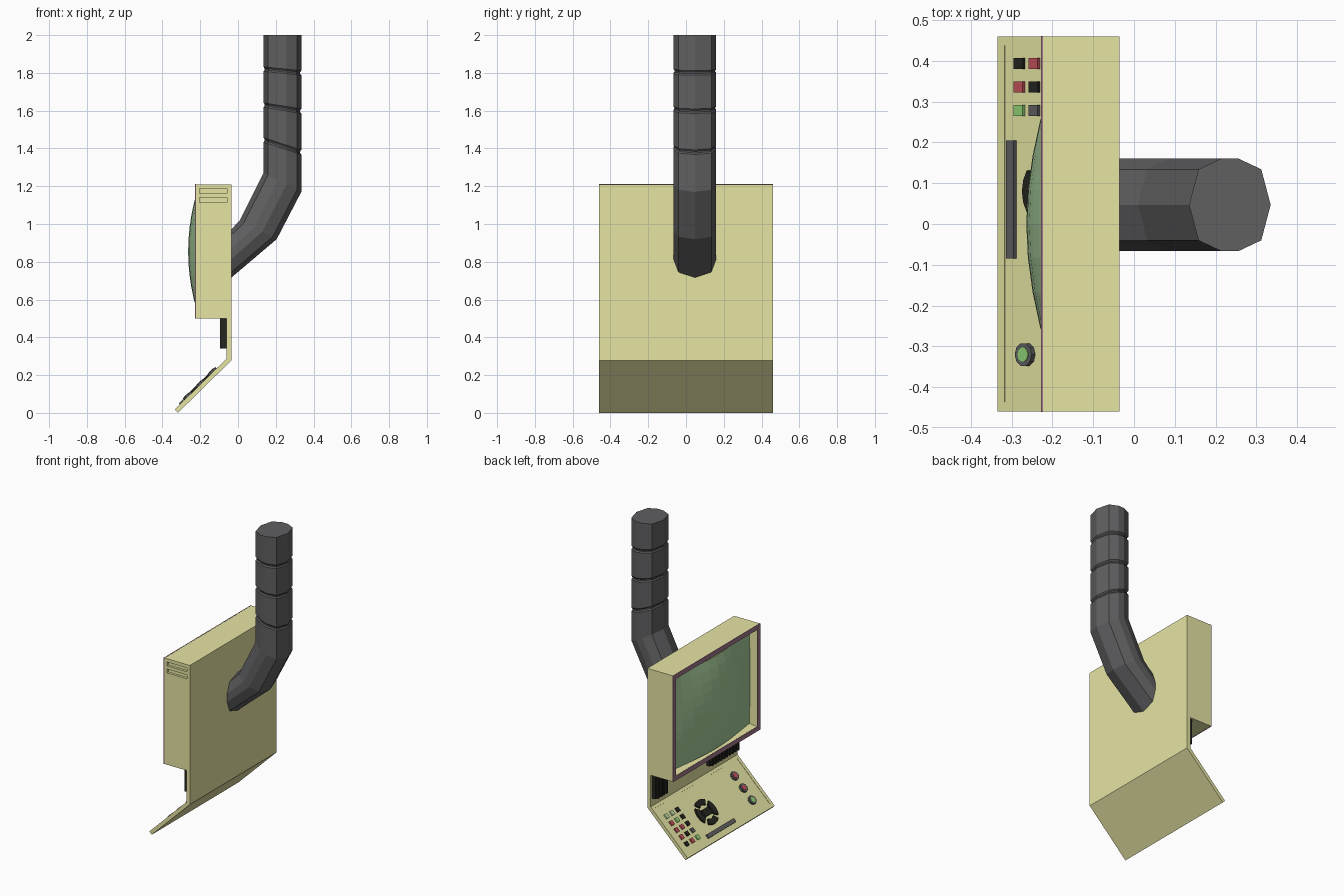
import bpy, bmesh, math
from mathutils import Matrix, Vector

if "Cube" in bpy.data.objects:
    bpy.data.objects.remove(bpy.data.objects["Cube"])


def mat(name, r, g, b):
    m = bpy.data.materials.new(name)
    m.diffuse_color = (r, g, b, 1)
    m.use_nodes = True
    m.node_tree.nodes["Principled BSDF"].inputs["Base Color"].default_value = m.diffuse_color
    return m


CREAM = mat("cream", 0.79, 0.78, 0.37)
GREY = mat("grey", 0.115, 0.115, 0.12)
BLACK = mat("black", 0.018, 0.018, 0.014)
PURPLE = mat("dull_purple", 0.36, 0.19, 0.26)
GLASS = mat("screen_green", 0.40, 0.62, 0.34)
RED = mat("red", 0.53, 0.08, 0.10)
GREEN = mat("button_green", 0.28, 0.64, 0.18)
PALE = mat("pale_green", 0.50, 0.70, 0.38)


def make(name, verts, faces, material, matrix=None):
    """Mesh object with consistent outward normals."""
    me = bpy.data.meshes.new(name)
    me.from_pydata(verts, [], faces)
    bm = bmesh.new()
    bm.from_mesh(me)
    bmesh.ops.recalc_face_normals(bm, faces=bm.faces)
    bm.to_mesh(me)
    bm.free()
    if material:
        me.materials.append(material)
    ob = bpy.data.objects.new(name, me)
    if matrix:
        ob.matrix_world = matrix
    bpy.context.collection.objects.link(ob)
    return ob


def loft(name, rings, material, matrix=None):
    """Closed solid through a list of rings with equal point counts."""
    n = len(rings[0])
    verts = [p for r in rings for p in r]
    faces = [(k * n + i, k * n + (i + 1) % n, (k + 1) * n + (i + 1) % n, (k + 1) * n + i)
             for k in range(len(rings) - 1) for i in range(n)]
    faces += [tuple(range(n)), tuple(range(len(verts) - n, len(verts)))]
    return make(name, verts, faces, material, matrix)


def box(name, x, y, z, material, matrix=None):
    return loft(name, [[(x[0], y[0], h), (x[1], y[0], h), (x[1], y[1], h), (x[0], y[1], h)]
                       for h in z], material, matrix)


def disc(name, r, z, material, matrix, n=10):
    ring = [(r * math.cos(i * math.tau / n), r * math.sin(i * math.tau / n)) for i in range(n)]
    return loft(name, [[(a, b, h) for a, b in ring] for h in z], material, matrix)


# Housing: one side profile extruded across the width
profile = [(-0.225, 0.5), (-0.225, 1.21), (-0.035, 1.21), (-0.035, 0.278), (-0.318, 0.0),
           (-0.335, 0.018), (-0.06, 0.288), (-0.06, 0.5)]
housing = loft("housing", [[(x, y, z) for x, z in profile] for y in (-0.46, 0.46)], CREAM)

# Frame of the sloping control panel: local x runs uphill, local z is outward
low, high = Vector((-0.335, 0, 0.018)), Vector((-0.06, 0, 0.288))
u = (high - low).normalized()
nrm = Vector((-u.z, 0, u.x))


def on_panel(x, y):
    p = low + (high - low) * ((x - low.x) / (high.x - low.x))
    return Matrix(((u.x, 0, nrm.x, p.x), (u.y, 1, 0, y), (u.z, 0, nrm.z, p.z), (0, 0, 0, 1)))


# Recesses: screen opening, side vents, control panel
ZC = 0.855
cutters = [loft("screen_cutter", [[(x, sy * hy, ZC + sz * hz) for sy, sz in
                                  ((-1, -1), (1, -1), (1, 1), (-1, 1))]
                                 for x, hy, hz in ((-0.24, 0.434, 0.329), (-0.11, 0.395, 0.29))], None)]
for z in (1.128, 1.175):
    cutters.append(box("vent_cutter", (-0.205, -0.057), (-0.5, -0.445), (z - 0.013, z + 0.013), None))
cutters.append(box("panel_cutter", (-0.17, 0.17), (-0.436, 0.438), (-0.002, 0.02), None,
                   on_panel(-0.196, 0)))
for c in cutters:
    c.hide_render = True
    c.hide_viewport = True
    m = housing.modifiers.new(c.name, "BOOLEAN")
    m.operation = "DIFFERENCE"
    m.solver = "EXACT"
    m.object = c

# Screen trim around the opening
for s in (-1, 1):
    box("trim_side", (-0.228, -0.223), sorted((s * 0.43, s * 0.461)), (0.499, 1.211), PURPLE)
    box("trim_bar", (-0.228, -0.223), (-0.43, 0.43),
        sorted((ZC + s * 0.325, ZC + s * 0.356)), PURPLE)

# Bulging screen, flatter towards its corners
N = 10
verts, faces = [], []
for j in range(N + 1):
    for i in range(N + 1):
        a, b = (2 * i / N - 1) * 0.417, (2 * j / N - 1) * 0.312
        drop = a * a * 0.57 - 0.6 * a ** 4 + b * b * 0.47 - 2.4 * a * a * b * b
        verts.append((-0.264 + drop, a, ZC + b))
for j in range(N):
    for i in range(N):
        k = j * (N + 1) + i
        faces.append((k, k + N + 1, k + N + 2, k + 1))
make("screen", verts, faces, GLASS)

# Hose: each ten-sided ring is given by its left and right point in side view
section = [(1, 0), (0.77, 0.77), (0.22, 1), (-0.22, 1), (-0.77, 0.77)]
section += [(-a, -b) for a, b in section]
pairs = [((-0.06, 0.945, 0), (-0.06, 0.695)), ((0.01, 1.02, 0), (0.205, 0.92)),
         ((0.135, 1.27, 0), (0.335, 1.17))]
for zl, zr in ((1.445, 1.38), (1.63, 1.597), (1.82, 1.80)):
    for dz, d in ((-0.012, 0), (-0.004, 0.006), (0.004, 0.006), (0.012, 0)):
        pairs.append(((0.135 + d, zl + dz, d), (0.335 - d, zr + dz)))
pairs.append(((0.135, 2.0, 0), (0.335, 2.0)))
rings = []
for l, r in pairs:
    ring = []
    for a, b in section:
        f = (1 + a) / 2
        ring.append((l[0] + (r[0] - l[0]) * f, 0.047 + (0.113 - l[2]) * b,
                     l[1] + (r[1] - l[1]) * f))
    rings.append(ring)
loft("hose", rings, GREY)

# Dark units under the screen, with fins
for y0, y1, fins in ((0.33, 0.445, 4), (-0.43, -0.13, 10)):
    box("under_unit", (-0.085, -0.055), (y0, y1), (0.34, 0.5), BLACK)
    step = (y1 - y0) / fins
    for i in range(fins):
        box("fin", (-0.096, -0.084), (y0 + i * step, y0 + (i + 0.55) * step), (0.34, 0.5), BLACK)

# Push buttons: rows uphill, columns across
layout = [(BLACK, RED, GREEN), (RED, BLACK, GREY), (RED, RED, BLACK),
          (RED, GREEN, BLACK), (PALE, PALE, BLACK)]
for r, row in enumerate(layout):
    for c, colour in enumerate(row):
        box("button", (-0.015, 0.015), (-0.0135, 0.0135), (-0.005, 0.008), colour,
            on_panel(-0.279 + 0.037 * r, 0.394 - 0.058 * c))

# Direction pad: four arc keys and a centre key
pad = on_panel(-0.205, 0.08)
for q in range(4):
    angles = [math.radians(q * 90 - 36 + 18 * i) for i in range(5)]
    arc = [(0.088 * math.cos(a), 0.088 * math.sin(a)) for a in angles]
    arc += [(0.05 * math.cos(a), 0.05 * math.sin(a)) for a in reversed(angles)]
    loft("pad_key", [[(a, b, h) for a, b in arc] for h in (-0.005, 0.01)], BLACK, pad)
box("pad_centre", (-0.024, 0.024), (-0.036, 0.036), (-0.005, 0.01), BLACK, pad)

# Long key bar
box("key_bar", (-0.013, 0.013), (-0.085, 0.205), (-0.005, 0.008), GREY, on_panel(-0.299, 0))

# Round knobs with coloured caps
for x, colour in ((-0.264, GREEN), (-0.199, RED), (-0.134, RED)):
    place = on_panel(x, -0.32)
    disc("knob_ring", 0.029, (-0.005, 0.011), GREY, place)
    disc("knob_cap", 0.018, (0.0, 0.013), colour, place)
